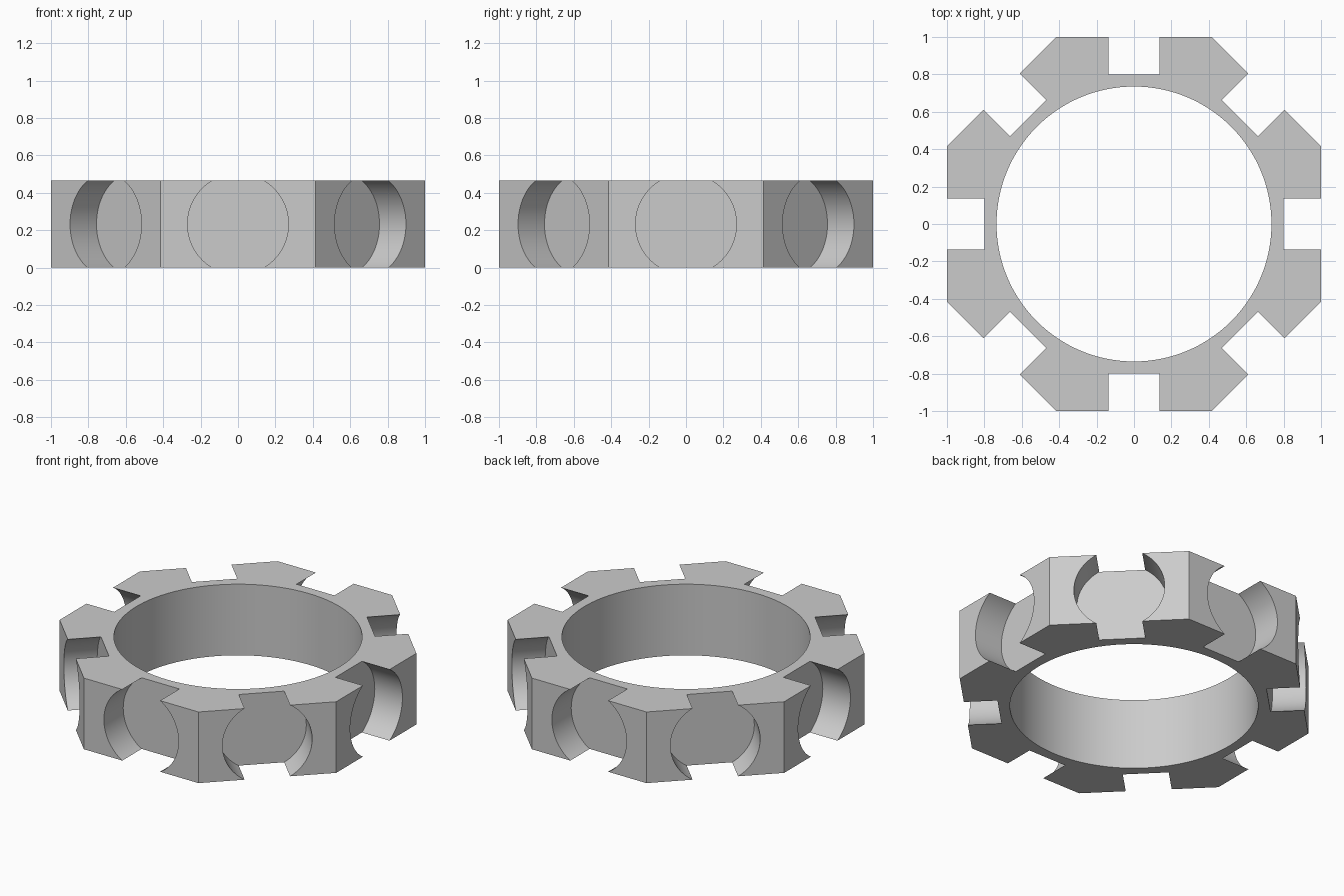
import bpy
import bmesh
import math
from mathutils import Matrix

HEIGHT = 0.465
APOTHEM = 1.0
BORE_RADIUS = 0.735
POCKET_RADIUS = 0.27
POCKET_FLOOR = 0.8
SIDES = 8

cube = bpy.data.objects.get("Cube")
if cube:
    bpy.data.objects.remove(cube, do_unlink=True)

grey = bpy.data.materials.new("plain grey")
grey.use_nodes = True
colour = (0.6, 0.6, 0.6, 1)
grey.diffuse_color = colour
grey.node_tree.nodes["Principled BSDF"].inputs["Base Color"].default_value = colour


def add_prism(bm, sides, radius, depth, matrix):
    bmesh.ops.create_cone(bm, cap_ends=True, segments=sides, radius1=radius,
                          radius2=radius, depth=depth, matrix=matrix)


def make_object(name, bm):
    mesh = bpy.data.meshes.new(name)
    bm.to_mesh(mesh)
    bm.free()
    mesh.materials.append(grey)
    obj = bpy.data.objects.new(name, mesh)
    bpy.context.collection.objects.link(obj)
    return obj


centre = Matrix.Translation((0, 0, HEIGHT / 2))
step = math.tau / SIDES

# Octagonal body with flat sides facing the axes
bm = bmesh.new()
add_prism(bm, SIDES, APOTHEM / math.cos(step / 2), HEIGHT,
          centre @ Matrix.Rotation(step / 2, 4, 'Z'))
ring = make_object("octagonal_ring", bm)

# Cutter: central bore and one round pocket per side
bm = bmesh.new()
add_prism(bm, 128, BORE_RADIUS, 1, centre)
pocket_depth = 0.4
for i in range(SIDES):
    place = (centre @ Matrix.Rotation(i * step, 4, 'Z')
             @ Matrix.Translation((POCKET_FLOOR + pocket_depth / 2, 0, 0))
             @ Matrix.Rotation(math.pi / 2, 4, 'Y'))
    add_prism(bm, 64, POCKET_RADIUS, pocket_depth, place)
cutter = make_object("bore_and_pocket_cutter", bm)
cutter.hide_render = True

# Cut the body and discard the cutter
cut = ring.modifiers.new("cut", 'BOOLEAN')
cut.operation = 'DIFFERENCE'
cut.solver = 'EXACT'
cut.object = cutter
bpy.ops.object.select_all(action='DESELECT')
ring.select_set(True)
bpy.context.view_layer.objects.active = ring
bpy.ops.object.modifier_apply(modifier=cut.name)
bpy.data.objects.remove(cutter, do_unlink=True)

bpy.ops.object.shade_smooth_by_angle(angle=math.radians(30))
